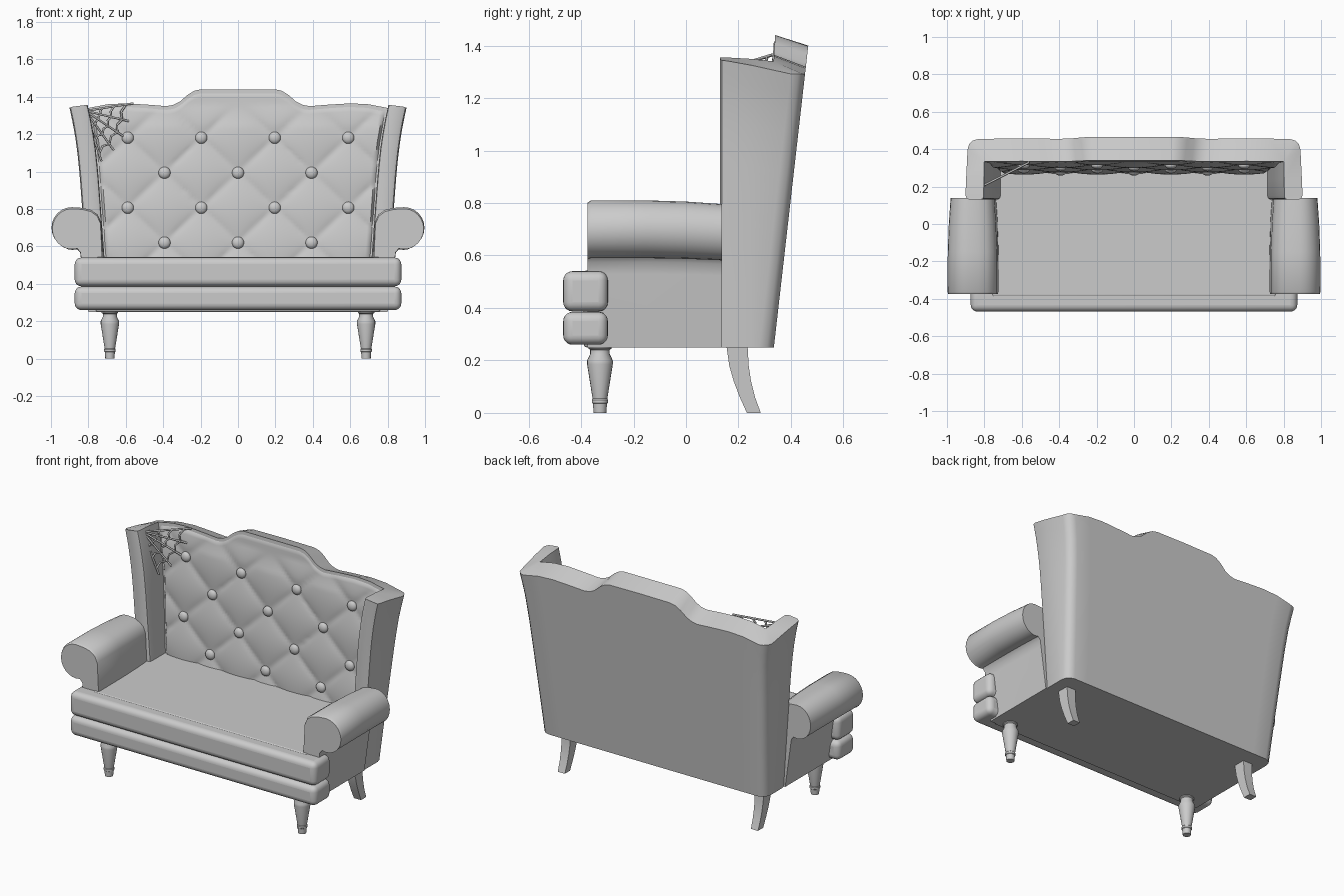
import bpy, bmesh
from math import sin, cos, pi, radians

if "Cube" in bpy.data.objects:
    bpy.data.objects.remove(bpy.data.objects["Cube"])


def lerp_table(pts, v):
    for (a, p), (b, q) in zip(pts, pts[1:]):
        if v <= b:
            return p + (q - p) * max(0, (v - a) / (b - a))
    return pts[-1][1]


def finish(ob, bevel=0, segs=3, angle=40):
    if bevel:
        m = ob.modifiers.new("bevel", 'BEVEL')
        m.width, m.segments, m.limit_method, m.angle_limit = bevel, segs, 'ANGLE', radians(35)
    bpy.ops.object.select_all(action='DESELECT')
    ob.select_set(True)
    bpy.context.view_layer.objects.active = ob
    bpy.ops.object.shade_smooth_by_angle(angle=radians(angle))
    return ob


def make(name, verts, faces, **kw):
    me = bpy.data.meshes.new(name)
    me.from_pydata(verts, [], faces)
    bm = bmesh.new()
    bm.from_mesh(me)
    bmesh.ops.remove_doubles(bm, verts=bm.verts, dist=1e-4)
    bmesh.ops.recalc_face_normals(bm, faces=bm.faces)
    bm.to_mesh(me)
    bm.free()
    ob = bpy.data.objects.new(name, me)
    bpy.context.collection.objects.link(ob)
    return finish(ob, **kw)


def loft(name, rings, **kw):
    """Skin a list of closed rings and cap both ends."""
    n = len(rings[0])
    verts = [p for r in rings for p in r]
    faces = [(k * n + i, k * n + (i + 1) % n, (k + 1) * n + (i + 1) % n, (k + 1) * n + i)
             for k in range(len(rings) - 1) for i in range(n)]
    faces += [tuple(range(n)), tuple(range(len(verts) - n, len(verts)))]
    return make(name, verts, faces, **kw)


def box(name, x, y0, y1, z0, z1, **kw):
    ring = lambda z: [(-x, y0, z), (x, y0, z), (x, y1, z), (-x, y1, z)]
    return loft(name, [ring(z0), ring(z1)], **kw)


# Shared back shape: half width, rear and front surface, top outline
Z0 = 0.25
half_w = lambda z: lerp_table([(0.25, 0.795), (0.55, 0.815), (0.8, 0.833), (1.0, 0.848),
                               (1.15, 0.864), (1.27, 0.885), (1.36, 0.905)], z)
rear_y = lambda z: 0.335 + (z - Z0) * 0.114
front_y = lambda z: 0.285 + (z - 0.55) * 0.062
TOP = [(0, 1.44), (0.2, 1.44), (0.235, 1.432), (0.27, 1.41), (0.31, 1.375), (0.345, 1.357),
       (0.385, 1.35), (0.47, 1.357), (0.6, 1.365), (0.7, 1.36), (0.805, 1.34)]

# Winged back shell: outer and inner paths paired, raised level by level
LEVELS = 14
cols = []
half = []
for x, zt in TOP:
    f = x / 0.805
    half.append((lambda w, z, f=f: (f * (w - 0.055), rear_y(z)),
                 lambda w, z, f=f: (f * (w - 0.1), front_y(z)), zt - 0.04 - 0.008 * f, zt))
for dx, dy in ((0.028, 0.008), (0.009, 0.026), (0, 0.055)):
    half.append((lambda w, z, dx=dx, dy=dy: (w - dx, rear_y(z) - dy),
                 lambda w, z: (w - 0.1, front_y(z)), 1.292, 1.34))
for yo, dx, yi, dxi, zo, zi in ((0.25, 0, 0.24, 0.1, 1.325, 1.35), (0.155, 0, 0.15, 0.1, 1.342, 1.355),
                                (0.137, 0.006, 0.136, 0.096, 1.343, 1.355),
                                (0.13, 0.022, 0.13, 0.082, 1.348, 1.355)):
    half.append((lambda w, z, yo=yo, dx=dx: (w - dx, yo),
                 lambda w, z, yi=yi, dxi=dxi: (w - dxi, yi), zo, zi))
path = [(-1, h) for h in reversed(half[1:])] + [(1, h) for h in half]
n = len(path)
rings = []
for k in range(LEVELS + 1):
    t = k / LEVELS
    outer, inner = [], []
    for s, (fo, fi, zo, zi) in path:
        for fn, zt, out in ((fo, zo, outer), (fi, zi, inner)):
            z = Z0 + t * (zt - Z0)
            x, y = fn(half_w(z), z)
            out.append((s * x, y, z))
    rings.append(outer + inner[::-1])
verts = [p for r in rings for p in r]
m = 2 * n
faces = [(k * m + i, k * m + (i + 1) % m, (k + 1) * m + (i + 1) % m, (k + 1) * m + i)
         for k in range(LEVELS) for i in range(m)]
for b in (0, LEVELS * m):
    faces += [(b + i, b + i + 1, b + m - 2 - i, b + m - 1 - i) for i in range(n - 1)]
make("back_shell", verts, faces)

# Tufted back panel with shallow diamond pleats
PX, PZ = 0.1965, 0.187
NX, NZ = 96, 56


def tuft_y(x, z):
    u, v = x / PX, (z - 0.62) / PZ
    puff = abs(sin(pi * (u + v) / 2) * sin(pi * (u - v) / 2)) ** 0.5
    return front_y(z) - 0.004 - 0.02 * puff * min(1, max(0, 1.36 - z) / 0.12)


verts = []
for j in range(NZ + 1):
    for i in range(NX + 1):
        f = i / NX * 2 - 1
        zt = lerp_table(TOP, abs(f) * 0.805) - 0.014
        z = 0.5 + (zt - 0.5) * j / NZ
        x = f * (half_w(z) - 0.105)
        edge = i in (0, NX) or j in (0, NZ)
        verts.append((x, front_y(z) + 0.004 if edge else tuft_y(x, z), z))
W = NX + 1
make("back_panel", verts, [(j * W + i, j * W + i + 1, (j + 1) * W + i + 1, (j + 1) * W + i)
                           for j in range(NZ) for i in range(NX)], angle=60)

# Buttons on the pleat crossings
for row in range(4):
    for k in range(-3, 4):
        if (k + row) % 2 == 0:
            x, z = k * PX, 0.62 + row * PZ
            bpy.ops.mesh.primitive_uv_sphere_add(segments=16, ring_count=10, radius=0.032,
                                                 location=(x, front_y(z) - 0.01, z))
            ob = bpy.context.object
            ob.name = "button"
            ob.scale.y = 0.65
            finish(ob)

# Seat body and the two front rolls
box("seat", 0.76, -0.39, 0.31, 0.25, 0.543, bevel=0.012)
box("seat_front_roll", 0.873, -0.468, -0.298, 0.387, 0.54, bevel=0.035, segs=5)
box("base_front_roll", 0.873, -0.468, -0.298, 0.26, 0.385, bevel=0.035, segs=5)

# Scroll arms
prof = [(0.72, 0.25), (0.80, 0.25), (0.838, 0.53), (0.842, 0.575)]
prof += [(0.888 + 0.109 * cos(radians(a)), 0.7 + 0.11 * sin(radians(a))) for a in range(-105, 91, 15)]
prof += [(0.83, 0.806), (0.785, 0.795), (0.75, 0.77), (0.732, 0.73), (0.725, 0.6)]
for s in (-1, 1):
    rings = []
    for y, sx, sz in ((-0.375, 0.97, 0.985), (-0.362, 1, 1), (-0.15, 0.99, 1), (0.0, 0.95, 0.992), (0.138, 0.88, 0.975)):
        rings.append([(s * (0.86 + (x - 0.86) * (sx if z > 0.56 else 1)), y, Z0 + (z - Z0) * sz)
                      for x, z in prof])
    loft("arm", rings, angle=50)

# Turned front legs
turn = [(0.0, 0.024), (0.035, 0.027), (0.038, 0.031), (0.05, 0.031), (0.054, 0.028), (0.185, 0.049),
        (0.2, 0.049), (0.225, 0.037), (0.24, 0.037), (0.245, 0.044), (0.27, 0.044)]
for s in (-1, 1):
    loft("front_leg", [[(s * 0.685 + r * cos(pi * i / 10), -0.328 + r * sin(pi * i / 10), z)
                        for i in range(20)] for z, r in turn], angle=30)

# Curved square rear legs
sweep = [(0, 0.232, 0.285), (0.06, 0.205, 0.263), (0.12, 0.182, 0.248), (0.18, 0.165, 0.239), (0.27, 0.152, 0.234)]
for s in (-1, 1):
    loft("rear_leg", [[(s * 0.685 + a, y, z) for a, y in ((-w, y0), (w, y0), (w, y1), (-w, y1))]
                      for z, y0, y1 in sweep for w in (0.025 + 0.03 * z,)], angle=30)

# Corner web: radial threads with sagging cross threads
hub = (-0.815, 1.325)
tips = [(-0.56, 1.365), (-0.585, 1.27), (-0.615, 1.19), (-0.665, 1.115), (-0.73, 1.055)]
lift = lambda p: (p[0], 0.2 + (p[0] + 0.815) * 0.51, p[1])
mix = lambda p, q, t: (p[0] + (q[0] - p[0]) * t, p[1] + (q[1] - p[1]) * t)
threads = [[hub, t] for t in tips]
for f in (0.35, 0.6, 0.85):
    pts = []
    for a, b in zip(tips, tips[1:]):
        p, q = mix(hub, a, f), mix(hub, b, f)
        pts += [p, mix(hub, mix(p, q, 0.5), 0.92)]
    threads.append(pts + [mix(hub, tips[-1], f)])
cu = bpy.data.curves.new("corner_web", 'CURVE')
cu.dimensions, cu.bevel_depth, cu.bevel_resolution, cu.use_fill_caps = '3D', 0.006, 1, True
for th in threads:
    sp = cu.splines.new('POLY')
    sp.points.add(len(th) - 1)
    for pt, p in zip(sp.points, th):
        pt.co = (*lift(p), 1)
bpy.context.collection.objects.link(bpy.data.objects.new("corner_web", cu))
